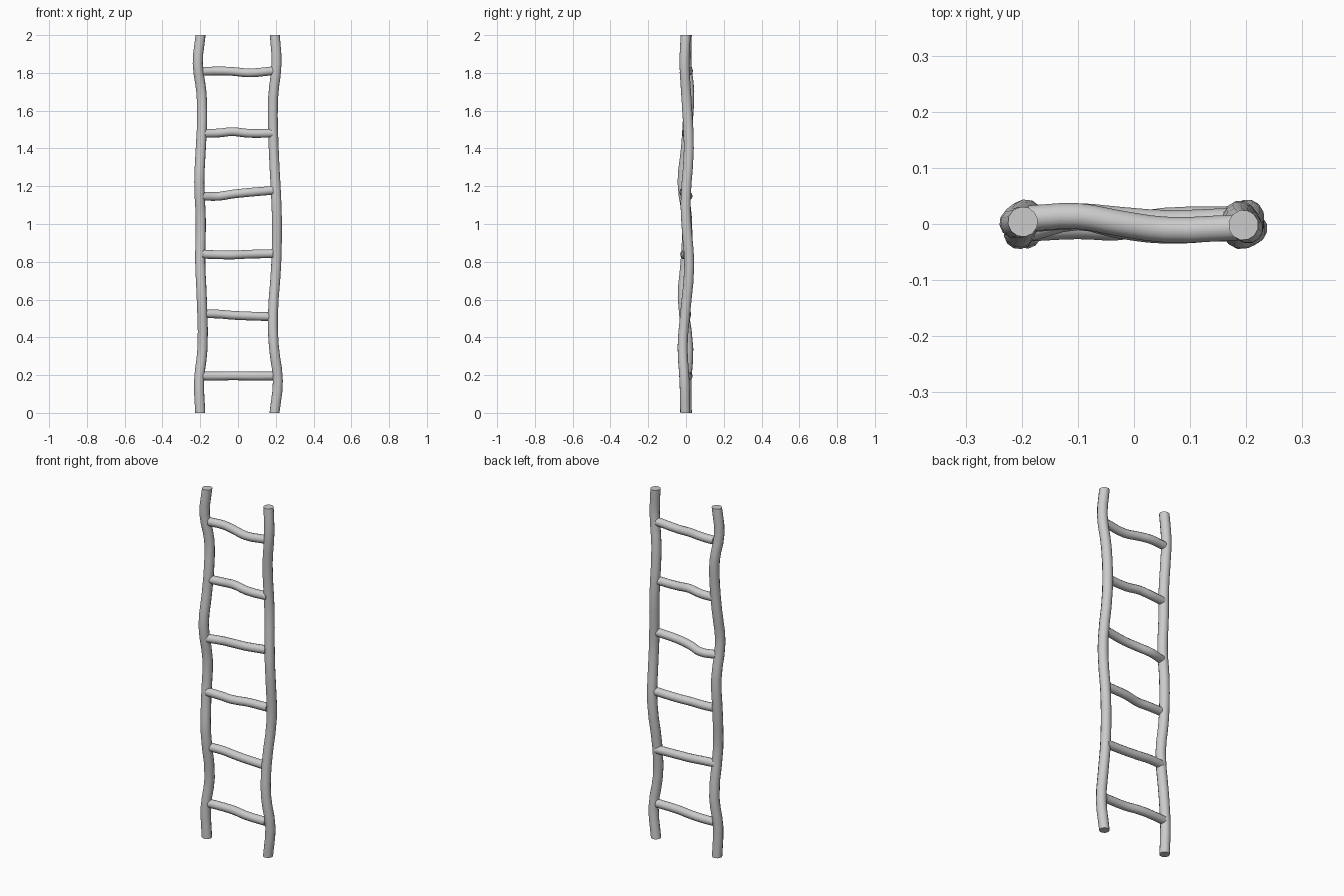
import bpy, math


def pole(name, pts, radius, flat_ends=False):
    """Crooked round stick swept along a few points."""
    cu = bpy.data.curves.new(name, 'CURVE')
    cu.dimensions = '3D'
    cu.resolution_u = 3
    cu.bevel_depth = radius
    cu.bevel_resolution = 4
    cu.use_fill_caps = True
    sp = cu.splines.new('BEZIER')
    sp.bezier_points.add(len(pts) - 1)
    for bp, p in zip(sp.bezier_points, pts):
        bp.co = p
        bp.handle_left_type = bp.handle_right_type = 'AUTO'
    ob = bpy.data.objects.new(name, cu)
    bpy.context.collection.objects.link(ob)
    bpy.ops.object.select_all(action='DESELECT')
    bpy.context.view_layer.objects.active = ob
    ob.select_set(True)
    bpy.ops.object.convert(target='MESH')
    ob = bpy.context.view_layer.objects.active
    # cut the ends level
    if flat_ends:
        for v in ob.data.vertices:
            if v.co.z < 0.015:
                v.co.z = 0
            elif v.co.z > 1.985:
                v.co.z = 2
    bpy.ops.object.shade_smooth_by_angle(angle=math.radians(40))
    return ob


# side rails
left = [(-.2, .004, 0), (-.206, .003, .17), (-.188, .012, .34), (-.192, -.017, .61),
        (-.2, -.002, .8), (-.197, .006, 1.02), (-.205, -.018, 1.22), (-.197, .0, 1.4),
        (-.19, .01, 1.55), (-.194, .017, 1.7), (-.213, .002, 1.85), (-.198, .004, 2)]
right = [(.193, -.004, 0), (.211, -.008, .17), (.19, -.018, .35), (.185, -.005, .52),
         (.202, .017, .78), (.206, .002, 1.0), (.203, -.002, 1.12), (.189, .015, 1.4),
         (.186, .002, 1.67), (.204, -.008, 1.85), (.195, -.002, 2)]
pole("left_rail", left, .027, True)
pole("right_rail", right, .027, True)

# rungs: (y, z) at evenly spaced x positions
rungs = [
    [(.008, .195), (.012, .195), (.008, .196), (-.006, .195), (-.008, .195)],
    [(-.004, .525), (.004, .523), (.004, .517), (.002, .513), (.002, .509)],
    [(-.008, .84), (-.004, .837), (-.006, .836), (.006, .84), (.008, .843)],
    [(-.008, 1.147), (.012, 1.147), (-.002, 1.158), (-.012, 1.167), (-.004, 1.178)],
    [(.008, 1.48), (.014, 1.482), (.008, 1.489), (.002, 1.48), (.006, 1.481)],
    [(.01, 1.808), (.014, 1.81), (.002, 1.808), (-.01, 1.8), (-.006, 1.811)],
]
xs = [-.187, -.1, -.03, .055, .185]
for i, yz in enumerate(rungs):
    pole(f"rung_{i + 1}", [(x, y, z) for x, (y, z) in zip(xs, yz)], .023)
